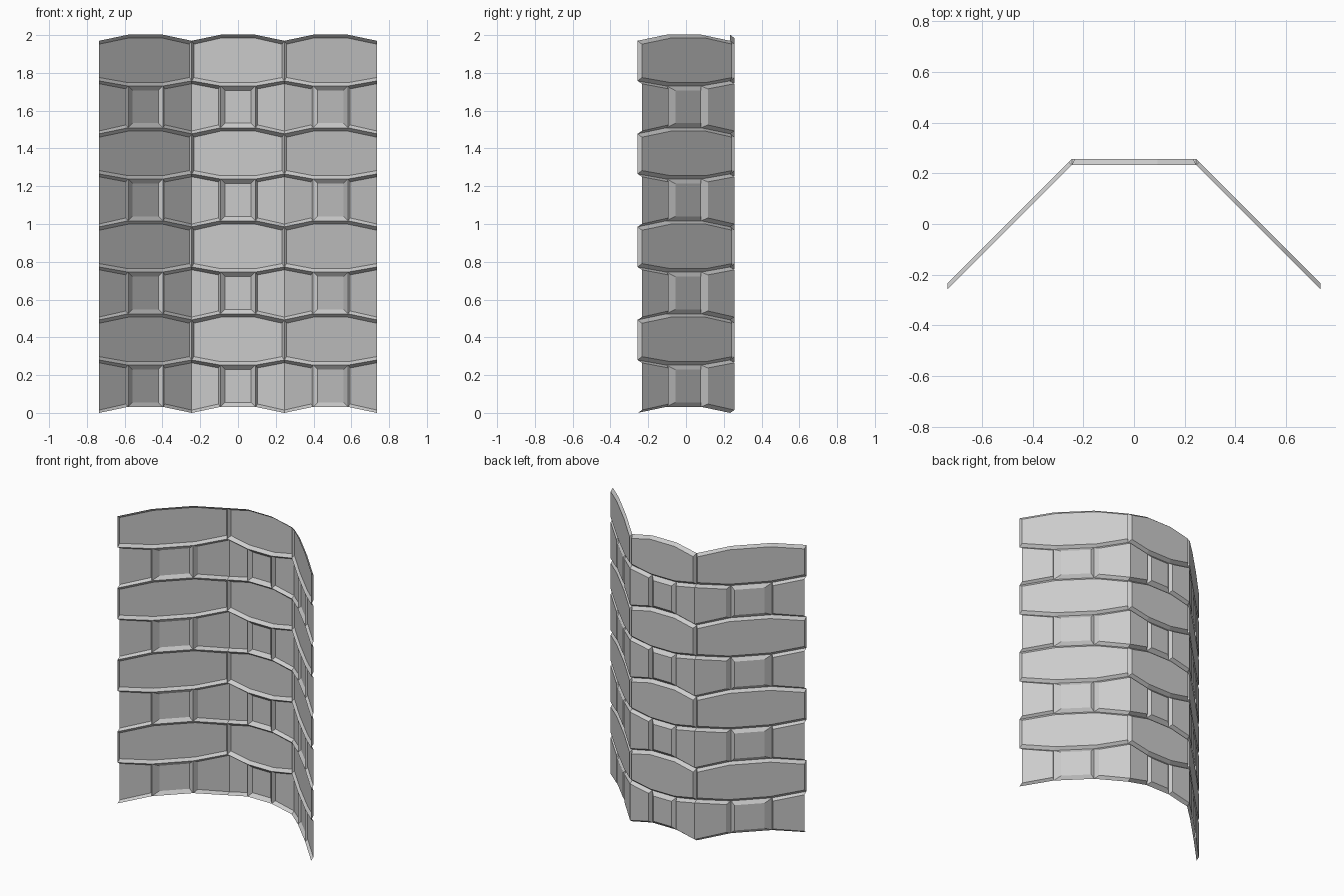
import bpy
import bmesh

cube = bpy.data.objects.get("Cube")
if cube:
    bpy.data.objects.remove(cube, do_unlink=True)

HALF = 0.245       # half width of one panel
FLAT = 0.092       # half width of the small block
DEPTH = 0.023      # how far blocks bulge backwards
ROW = 0.4925       # height of one pair of courses
BASE_Y = 0.2335

grey = bpy.data.materials.new("stone_grey")
grey.use_nodes = True
colour = (0.6, 0.6, 0.6, 1)
grey.diffuse_color = colour
grey.node_tree.nodes["Principled BSDF"].inputs["Base Color"].default_value = colour


def point(bm, x, z, h):
    """Place a point on the folded screen, raised by h."""
    return bm.verts.new((x, BASE_Y - max(0, abs(x) - HALF) + h, z))


def block(bm, outer, inner, open_side=None):
    """Raised cap with sloping walls; open_side is the index of a missing wall."""
    low = [point(bm, x, z, 0) for x, z in outer]
    top = [point(bm, x, z, DEPTH) for x, z in inner]
    bm.faces.new(top)
    for i in range(len(low)):
        if i != open_side:
            j = (i + 1) % len(low)
            bm.faces.new((low[i], low[j], top[j], top[i]))


def long_block(bm, cx, z, left_in, right_in):
    """Eight-sided block as wide as the panel."""
    def ring(l, r, s):
        a, b = cx - HALF + l, cx + HALF - r
        return [(a, z + 0.28 + s), (cx - FLAT, z + 0.253 + s),
                (cx + FLAT, z + 0.253 + s), (b, z + 0.28 + s),
                (b, z + ROW - s), (cx + FLAT, z + ROW + 0.032 - s),
                (cx - FLAT, z + ROW + 0.032 - s), (a, z + ROW - s)]
    block(bm, ring(0, 0, 0), ring(left_in, right_in, 0.018))


def small_block(bm, cx, z):
    def ring(s):
        a, b, lo, hi = cx - FLAT + s, cx + FLAT - s, z + 0.032 + s, z + 0.253 - s
        return [(a, lo), (b, lo), (b, hi), (a, hi)]
    block(bm, ring(0), ring(0.024))


def half_block(bm, cx, z, side):
    """Block tapering from the fold towards the small block."""
    def ring(s, t):
        a, b = cx + side * (FLAT + s), cx + side * HALF
        return [(a, z + 0.032 + t), (b, z + t), (b, z + 0.28 - t), (a, z + 0.253 - t)]
    block(bm, ring(0, 0), ring(0.012, 0.015), open_side=1)


# One folded panel per column, four pairs of courses each
for name, k in (("right_panel", -1), ("centre_panel", 0), ("left_panel", 1)):
    bm = bmesh.new()
    cx = 2 * HALF * k
    for i in range(4):
        z = i * ROW
        long_block(bm, cx, z, 0 if k < 0 else 0.012, 0 if k > 0 else 0.012)
        small_block(bm, cx, z)
        for side in (-1, 1):
            half_block(bm, cx, z, side)
    bmesh.ops.remove_doubles(bm, verts=bm.verts, dist=0.0005)
    bmesh.ops.recalc_face_normals(bm, faces=bm.faces)
    # Outer caps face backwards
    if sum(f.normal.y * f.calc_area() for f in bm.faces) < 0:
        bmesh.ops.reverse_faces(bm, faces=bm.faces)
    mesh = bpy.data.meshes.new(name)
    bm.to_mesh(mesh)
    bm.free()
    mesh.materials.append(grey)
    obj = bpy.data.objects.new(name, mesh)
    bpy.context.collection.objects.link(obj)
